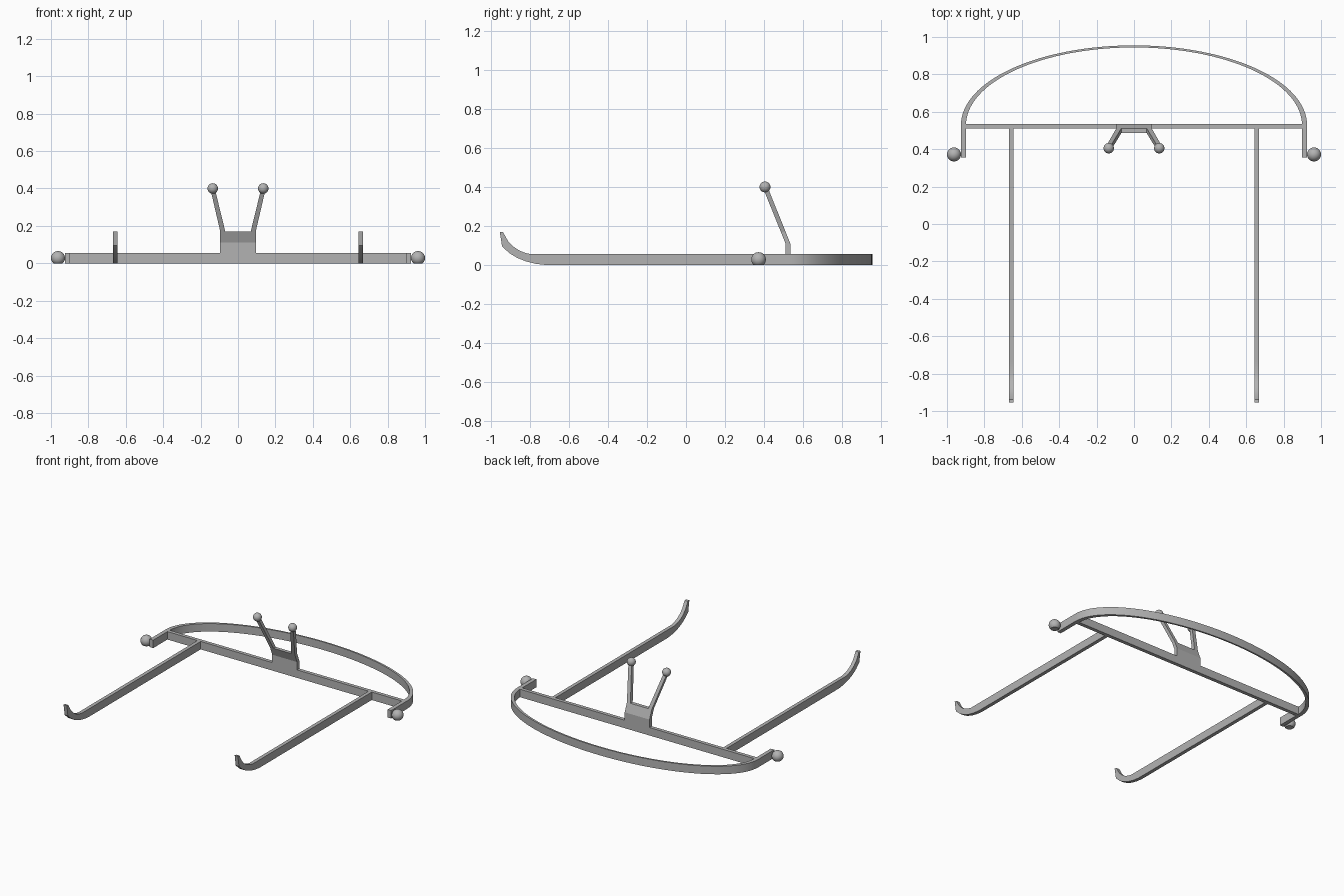
import bpy, bmesh, math
from mathutils import Vector

cube = bpy.data.objects.get("Cube")
if cube:
    bpy.data.objects.remove(cube)

GREY = (0.45, 0.45, 0.45, 1)
mat = bpy.data.materials.new("plain_grey")
mat.use_nodes = True
mat.diffuse_color = GREY
mat.node_tree.nodes["Principled BSDF"].inputs["Base Color"].default_value = GREY


def finish(name, bm, smooth=0):
    bmesh.ops.recalc_face_normals(bm, faces=bm.faces)
    mesh = bpy.data.meshes.new(name)
    bm.to_mesh(mesh)
    bm.free()
    mesh.materials.append(mat)
    obj = bpy.data.objects.new(name, mesh)
    bpy.context.collection.objects.link(obj)
    if smooth:
        bpy.ops.object.select_all(action="DESELECT")
        obj.select_set(True)
        bpy.context.view_layer.objects.active = obj
        bpy.ops.object.shade_smooth_by_angle(angle=math.radians(smooth))
    return obj


def strip(name, pairs, offset, smooth=0):
    """Solid bar whose section follows pairs of edge points, thickened by offset."""
    bm = bmesh.new()
    off = Vector(offset)
    rings = []
    for a, b in pairs:
        a, b = Vector(a), Vector(b)
        rings.append([bm.verts.new(p) for p in (a, b, b + off, a + off)])
    for r, s in zip(rings, rings[1:]):
        for i in range(4):
            j = (i + 1) % 4
            bm.faces.new((r[i], r[j], s[j], s[i]))
    bm.faces.new(rings[0])
    bm.faces.new(rings[-1])
    return finish(name, bm, smooth)


def ball(name, centre, radius):
    """Sphere cut flat where it would pass below the ground."""
    bm = bmesh.new()
    bmesh.ops.create_uvsphere(bm, u_segments=32, v_segments=16, radius=radius)
    bmesh.ops.translate(bm, verts=bm.verts, vec=centre)
    if centre[2] < radius:
        cut = bmesh.ops.bisect_plane(bm, geom=bm.verts[:] + bm.edges[:] + bm.faces[:],
                                     plane_co=(0, 0, 0), plane_no=(0, 0, -1), clear_outer=True)
        edges = [e for e in cut["geom_cut"] if isinstance(e, bmesh.types.BMEdge)]
        bmesh.ops.edgeloop_fill(bm, edges=edges)
    return finish(name, bm, 35)


H = 0.055            # height of all the flat bars
FRONT, BACK = 0.51, 0.535

# Crossbar
strip("crossbar", [((-0.9, FRONT, 0), (-0.9, BACK, 0)), ((0.9, FRONT, 0), (0.9, BACK, 0))], (0, 0, H))

# Bowed band with straight ends, thinner in the middle
band = [((0.925, 0.355, 0), (0.898, 0.355, 0))]
for i in range(65):
    t = math.pi * i / 64
    c, s = math.cos(t), math.sin(t)
    band.append(((0.925 * c, 0.53 + 0.425 * s, 0), (0.898 * c, 0.53 + 0.414 * s, 0)))
band.append(((-0.925, 0.355, 0), (-0.898, 0.355, 0)))
strip("bowed_band", band, (0, 0, H), 30)

# Centre bracket leaning forward
strip("bracket", [((-0.095, FRONT, H), (-0.095, BACK, H)),
                  ((-0.095, FRONT, 0.11), (-0.095, BACK, 0.11)),
                  ((-0.095, 0.486, 0.17), (-0.095, 0.511, 0.17))], (0.19, 0, 0))

# Side arm outline: lower and upper edges (y, z)
lower = [(FRONT, 0), (-0.72, 0), (-0.77, 0.006), (-0.82, 0.018), (-0.865, 0.036),
         (-0.905, 0.06), (-0.943, 0.095), (-0.955, 0.17)]
upper = [(FRONT, H), (-0.74, H), (-0.795, H), (-0.825, 0.062), (-0.855, 0.074),
         (-0.885, 0.094), (-0.913, 0.123), (-0.938, 0.168)]

for side, label in ((1, "left"), (-1, "right")):
    strip(label + "_side_arm", [((side * 0.643, *a), (side * 0.643, *b)) for a, b in zip(lower, upper)],
          (side * 0.025, 0, 0), 30)
    strip(label + "_prong", [((side * 0.068, 0.486, 0.17), (side * 0.095, 0.486, 0.17)),
                             ((side * 0.123, 0.395, 0.395), (side * 0.147, 0.395, 0.395))], (0, 0.025, 0))
    ball(label + "_prong_ball", (side * 0.135, 0.405, 0.4), 0.028)
    ball(label + "_end_ball", (side * 0.9625, 0.372, 0.028), 0.0375)
